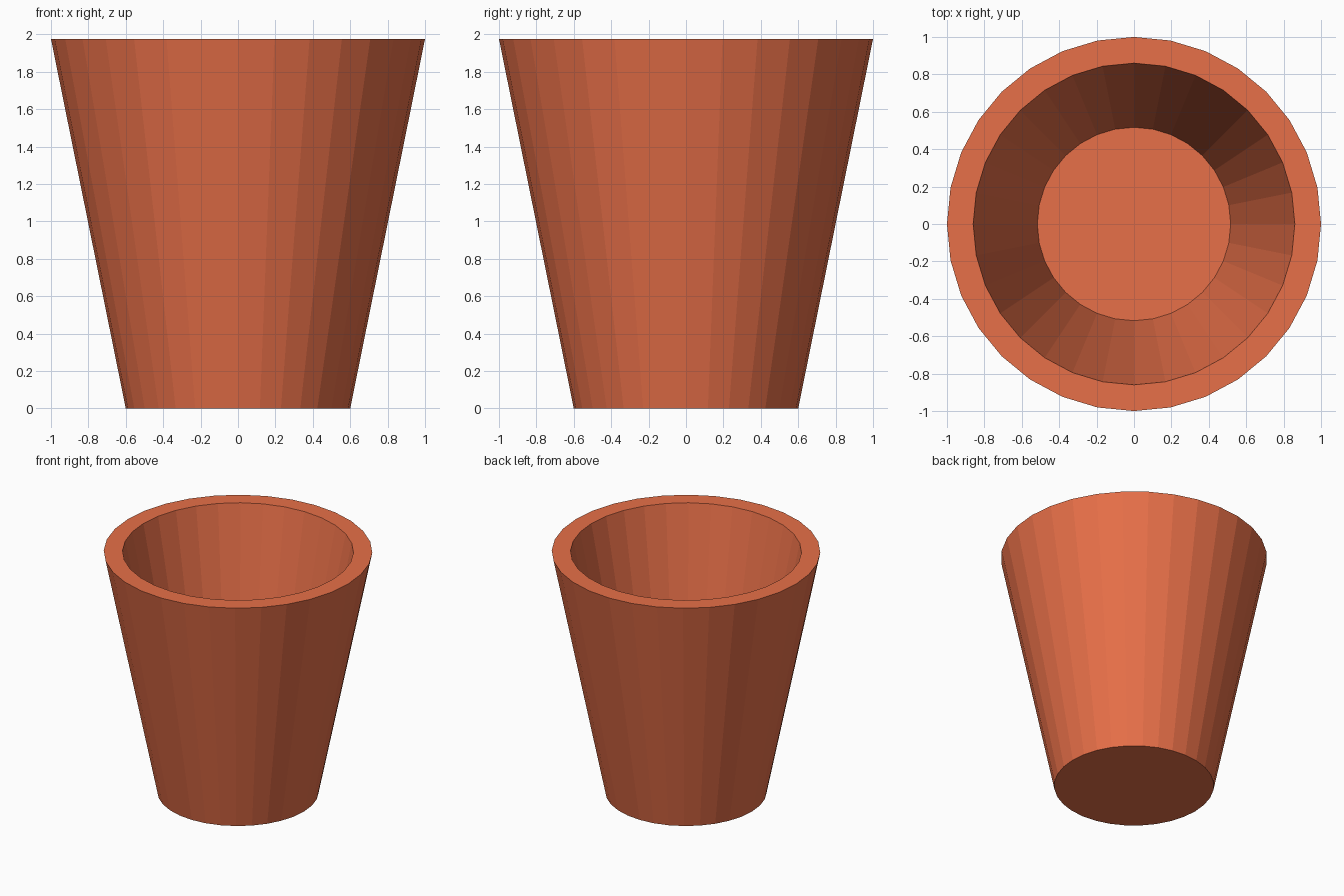
import bpy, bmesh
from math import cos, sin, tau

if "Cube" in bpy.data.objects:
    bpy.data.objects.remove(bpy.data.objects["Cube"])

SIDES = 32
HEIGHT = 1.976
# Profile from the outer base up to the rim, then down to the inner floor: (radius, z)
PROFILE = [(0.60, 0), (1.0, HEIGHT), (0.86, HEIGHT), (0.517, 0.277)]

# Flat-sided tapered pot, revolved from the profile
bm = bmesh.new()
rings = [[bm.verts.new((r * cos(tau * i / SIDES), r * sin(tau * i / SIDES), z))
          for i in range(SIDES)] for r, z in PROFILE]
for low, high in zip(rings, rings[1:]):
    for i in range(SIDES):
        j = (i + 1) % SIDES
        bm.faces.new((low[i], low[j], high[j], high[i]))

# Underside and inner floor
bm.faces.new(rings[0][::-1])
bm.faces.new(rings[-1])
bmesh.ops.recalc_face_normals(bm, faces=bm.faces)

mesh = bpy.data.meshes.new("pot")
bm.to_mesh(mesh)
bm.free()
pot = bpy.data.objects.new("pot", mesh)
bpy.context.collection.objects.link(pot)

# Terracotta colour
clay = bpy.data.materials.new("terracotta")
clay.diffuse_color = (0.80, 0.16, 0.065, 1)
clay.use_nodes = True
clay.node_tree.nodes["Principled BSDF"].inputs["Base Color"].default_value = clay.diffuse_color
mesh.materials.append(clay)
